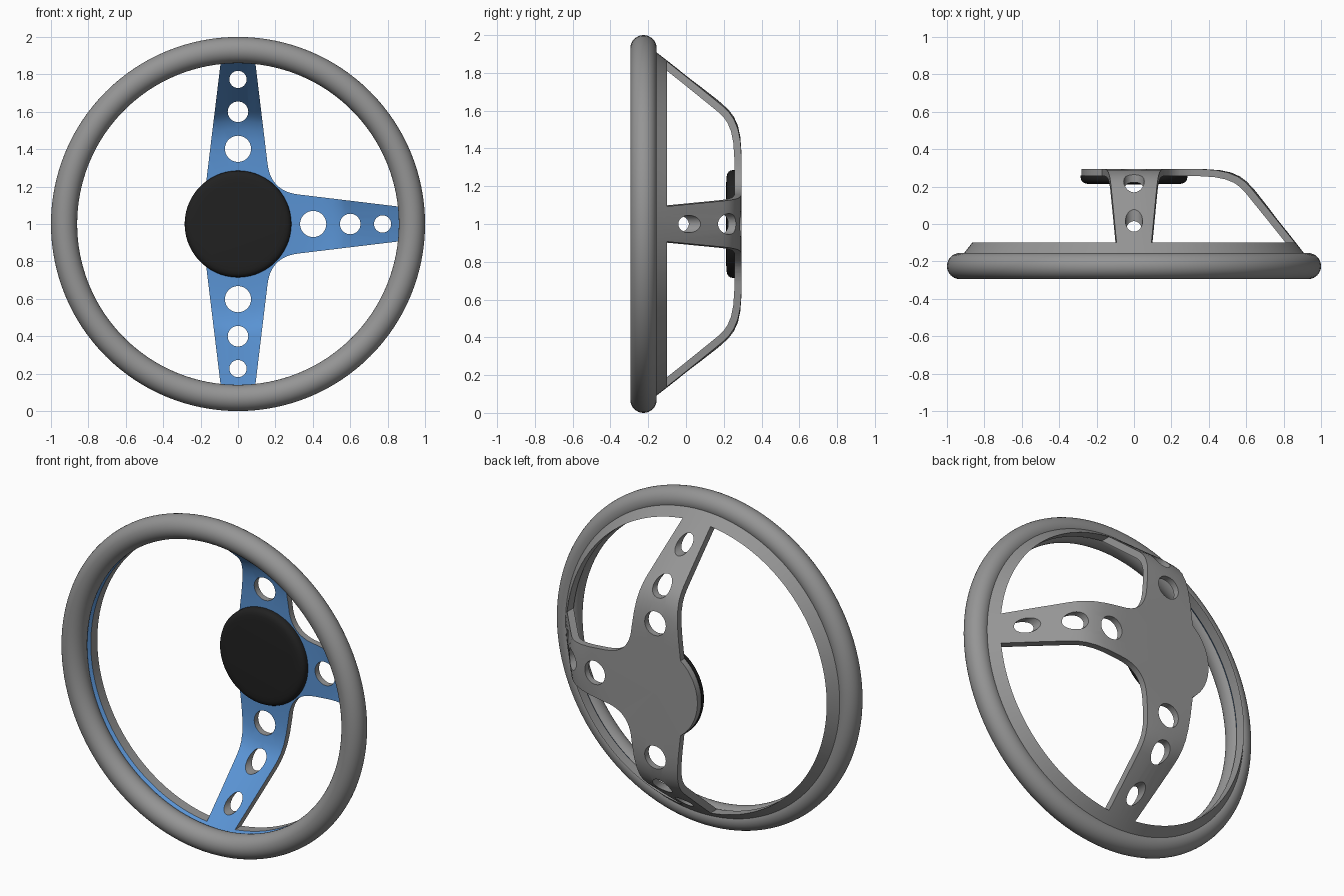
import bpy, bmesh, math
from mathutils import Vector

if "Cube" in bpy.data.objects:
    bpy.data.objects.remove(bpy.data.objects["Cube"])

CZ = 1.0          # height of the wheel axis
T = 0.038         # thickness of the spoke sheet
R_IN = 0.865      # inner radius of the mounting ring
STEPS = 128       # segments round the wheel


def material(name, rgb):
    m = bpy.data.materials.new(name)
    m.diffuse_color = (*rgb, 1)
    m.use_nodes = True
    m.node_tree.nodes["Principled BSDF"].inputs["Base Color"].default_value = m.diffuse_color
    return m


def add_object(name, bm):
    bmesh.ops.recalc_face_normals(bm, faces=bm.faces)
    me = bpy.data.meshes.new(name)
    bm.to_mesh(me)
    bm.free()
    ob = bpy.data.objects.new(name, me)
    bpy.context.collection.objects.link(ob)
    return ob


def smooth(ob):
    bpy.ops.object.select_all(action='DESELECT')
    ob.select_set(True)
    bpy.context.view_layer.objects.active = ob
    bpy.ops.object.shade_smooth_by_angle(angle=math.radians(35))


def lathe(name, profile, closed=False):
    """Spin (radius, y) points round the wheel axis."""
    bm = bmesh.new()
    vs = [bm.verts.new((r, y, CZ)) for r, y in profile]
    pairs = list(zip(vs, vs[1:])) + ([(vs[-1], vs[0])] if closed else [])
    es = [bm.edges.new(p) for p in pairs]
    bmesh.ops.spin(bm, geom=vs + es, cent=(0, 0, CZ), axis=(0, 1, 0),
                   angle=2 * math.pi, steps=STEPS)
    bmesh.ops.remove_doubles(bm, verts=bm.verts, dist=1e-5)
    return add_object(name, bm)


def arc(radius, a0, a1, n, cx=0, cz=0):
    angles = [math.radians(a0 + (a1 - a0) * i / n) for i in range(n + 1)]
    return [(cx + radius * math.cos(a), cz + radius * math.sin(a)) for a in angles]


def ring_arc(a0, a1):
    """Arc on the ring's inner radius whose points fall on the lathe segments."""
    s = 360 / STEPS
    angles = [a0] + [k * s for k in range(STEPS) if a0 < k * s < a1] + [a1]
    return [arc(R_IN, a, a, 1)[0] for a in angles]


grey = material("grey", (.3, .3, .3))
blue = material("blue_paint", (.1, .29, .65))
black = material("black_rubber", (.015, .015, .015))

# rim
rim = lathe("rim", [(0.93 + 0.07 * math.cos(a * math.pi / 16),
                     -0.225 + 0.07 * math.sin(a * math.pi / 16)) for a in range(32)],
            closed=True)
rim.data.materials.append(grey)
smooth(rim)

# dished sheet: back profile, and the front offset along its normals
back = [(0, .295), (.3, .295), (.38, .294), (.46, .288), (.52, .275), (.57, .253),
        (.604, .228), (.635, .195), (.905, -.151), (.93, -.183)]
front = []
for i, p in enumerate(back):
    a, b = Vector(back[max(i - 1, 0)]), Vector(back[min(i + 1, len(back) - 1)])
    d = (b - a).normalized()
    front.append((max(p[0] + d.y * T, 0), p[1] - d.x * T))
frame = lathe("spoke_frame", back + front[::-1])

# openings: left window, two filleted right windows, three holes per spoke
d = math.degrees(math.asin(.093 / R_IN))
windows = [ring_arc(90 + d, 270 - d) + arc(.282, 232.9, 127.1, 24)]
p0, pc, p1 = Vector((.157, .33)), Vector((.172, .172)), Vector((.33, .157))
fillet = [tuple(p0 * (1 - t) ** 2 + pc * 2 * t * (1 - t) + p1 * t * t)
          for t in [i / 12 for i in range(13)]]
upper = ring_arc(d, 90 - d) + fillet
windows += [upper, [(x, -z) for x, z in upper]]
for ux, uz in [(0, 1), (0, -1), (1, 0)]:
    for dist, rad in [(.402, .07), (.6, .055), (.773, .046)]:
        windows.append(arc(rad, 0, 351, 39, ux * dist, uz * dist))

bm = bmesh.new()
for w in windows:
    f = bm.faces.new([bm.verts.new((x, -.6, z + CZ)) for x, z in w])
    ext = bmesh.ops.extrude_face_region(bm, geom=[f], use_keep_orig=True)
    bmesh.ops.translate(bm, vec=(0, 1.2, 0),
                        verts=[g for g in ext['geom'] if isinstance(g, bmesh.types.BMVert)])
cutter = add_object("opening_cutter", bm)
cutter.hide_render = True

mod = frame.modifiers.new("openings", 'BOOLEAN')
mod.operation = 'DIFFERENCE'
mod.solver = 'EXACT'
mod.object = cutter
bpy.context.view_layer.update()
dg = bpy.context.evaluated_depsgraph_get()
frame.data = bpy.data.meshes.new_from_object(frame.evaluated_get(dg))
frame.modifiers.clear()
bpy.data.objects.remove(cutter)

# blue paint on the front faces only
frame.data.materials.clear()
frame.data.materials.append(grey)
frame.data.materials.append(blue)
for p in frame.data.polygons:
    p.material_index = 1 if p.normal.y < -0.3 else 0
smooth(frame)

# centre pad
pad = lathe("centre_pad", [(0, .212), (.22, .213), (.25, .215), (.266, .219), (.278, .227),
                           (.284, .238), (.285, .25), (.285, .258), (0, .258)])
pad.data.materials.append(black)
smooth(pad)
